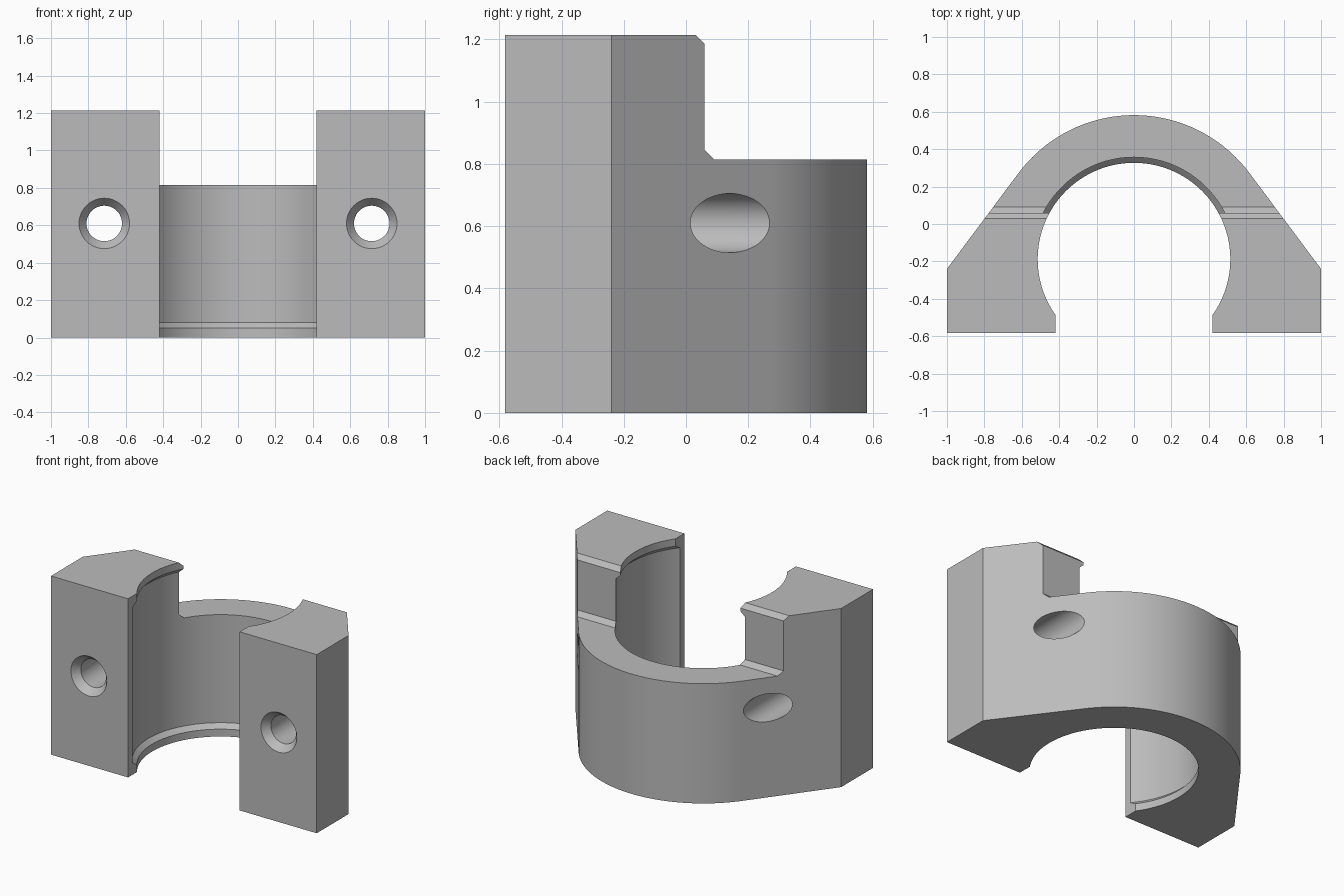
import bpy, bmesh, math
from mathutils import Matrix, Vector

old = bpy.data.objects.get("Cube")
if old:
    bpy.data.objects.remove(old, do_unlink=True)

HEIGHT, FRONT, SIDE_Y = 1.215, -0.582, -0.24
CENTRE_Y, OUTER_R = -0.188, 0.77
BORE_R, LIP_R, OPENING = 0.545, 0.515, 0.42
HOLE_X, HOLE_Z, HOLE_R, SINK_R = 0.715, 0.61, 0.095, 0.135

grey = bpy.data.materials.new("plain grey")
grey.use_nodes = True
colour = (0.50, 0.50, 0.50, 1)
grey.diffuse_color = colour
grey.node_tree.nodes["Principled BSDF"].inputs["Base Color"].default_value = colour


def finish(name, bm):
    bmesh.ops.recalc_face_normals(bm, faces=bm.faces)
    mesh = bpy.data.meshes.new(name)
    bm.to_mesh(mesh)
    bm.free()
    obj = bpy.data.objects.new(name, mesh)
    bpy.context.collection.objects.link(obj)
    mesh.materials.append(grey)
    return obj


def prism(name, points, offset):
    """Extrude a closed outline along an offset."""
    bm = bmesh.new()
    face = bm.faces.new([bm.verts.new(p) for p in points])
    out = bmesh.ops.extrude_face_region(bm, geom=[face])
    moved = [v for v in out["geom"] if isinstance(v, bmesh.types.BMVert)]
    bmesh.ops.translate(bm, verts=moved, vec=offset)
    return finish(name, bm)


def lathe(name, profile, matrix, steps):
    """Closed solid of revolution from (radius, height) pairs."""
    bm = bmesh.new()
    rings = [[bm.verts.new(matrix @ Vector((r * math.cos(math.tau * i / steps),
                                            r * math.sin(math.tau * i / steps), h)))
              for i in range(steps)] for r, h in profile]
    for a, b in zip(rings, rings[1:]):
        for i in range(steps):
            j = (i + 1) % steps
            bm.faces.new((a[i], a[j], b[j], b[i]))
    bm.faces.new(rings[0])
    bm.faces.new(rings[-1])
    return finish(name, bm)


# Body outline: flat front, short sides, slopes tangent to a round back
dx, dy = 1.0, SIDE_Y - CENTRE_Y
tangent = math.atan2(dy, dx) + math.acos(OUTER_R / math.hypot(dx, dy))
outline = [(-1, SIDE_Y, 0), (-1, FRONT, 0), (1, FRONT, 0), (1, SIDE_Y, 0)]
for i in range(65):
    a = tangent + (math.pi - 2 * tangent) * i / 64
    outline.append((OUTER_R * math.cos(a), CENTRE_Y + OUTER_R * math.sin(a), 0))
body = prism("clamp_body", outline, (0, 0, HEIGHT))

# Bore with a chamfered lip at each end
half = [(LIP_R, -0.1), (LIP_R, 0.05), (BORE_R, 0.08)]
bore_profile = half + [(r, HEIGHT - h) for r, h in reversed(half)]
cutters = [lathe("bore_cutter", bore_profile, Matrix.Translation((0, CENTRE_Y, 0)), 128)]

# Front opening
cutters.append(prism("opening_cutter",
                     [(-OPENING, -0.8, -0.2), (OPENING, -0.8, -0.2),
                      (OPENING, -0.4, -0.2), (-OPENING, -0.4, -0.2)], (0, 0, 1.7)))

# Upper back notch with chamfered corners
notch = [(0.0, 1.245), (0.06, 1.185), (0.06, 0.845), (0.09, 0.815), (0.9, 0.815), (0.9, 1.245)]
cutters.append(prism("notch_cutter", [(-1.2, y, z) for y, z in notch], (2.4, 0, 0)))

# Countersunk screw holes through both sides
slope = (SINK_R - HOLE_R) / 0.05
hole_profile = [(SINK_R + 0.02 * slope, -0.02), (HOLE_R, 0.05), (HOLE_R, 1.4)]
for side, x in (("left", HOLE_X), ("right", -HOLE_X)):
    place = Matrix.Translation((x, FRONT, HOLE_Z)) @ Matrix.Rotation(-math.pi / 2, 4, 'X')
    cutters.append(lathe(side + "_hole_cutter", hole_profile, place, 48))

bpy.ops.object.select_all(action='DESELECT')
bpy.context.view_layer.objects.active = body
body.select_set(True)
for cutter in cutters:
    mod = body.modifiers.new(cutter.name, 'BOOLEAN')
    mod.operation, mod.solver, mod.object = 'DIFFERENCE', 'EXACT', cutter
    bpy.ops.object.modifier_apply(modifier=mod.name)
    bpy.data.objects.remove(cutter, do_unlink=True)

bpy.ops.object.shade_smooth_by_angle(angle=math.radians(20))
